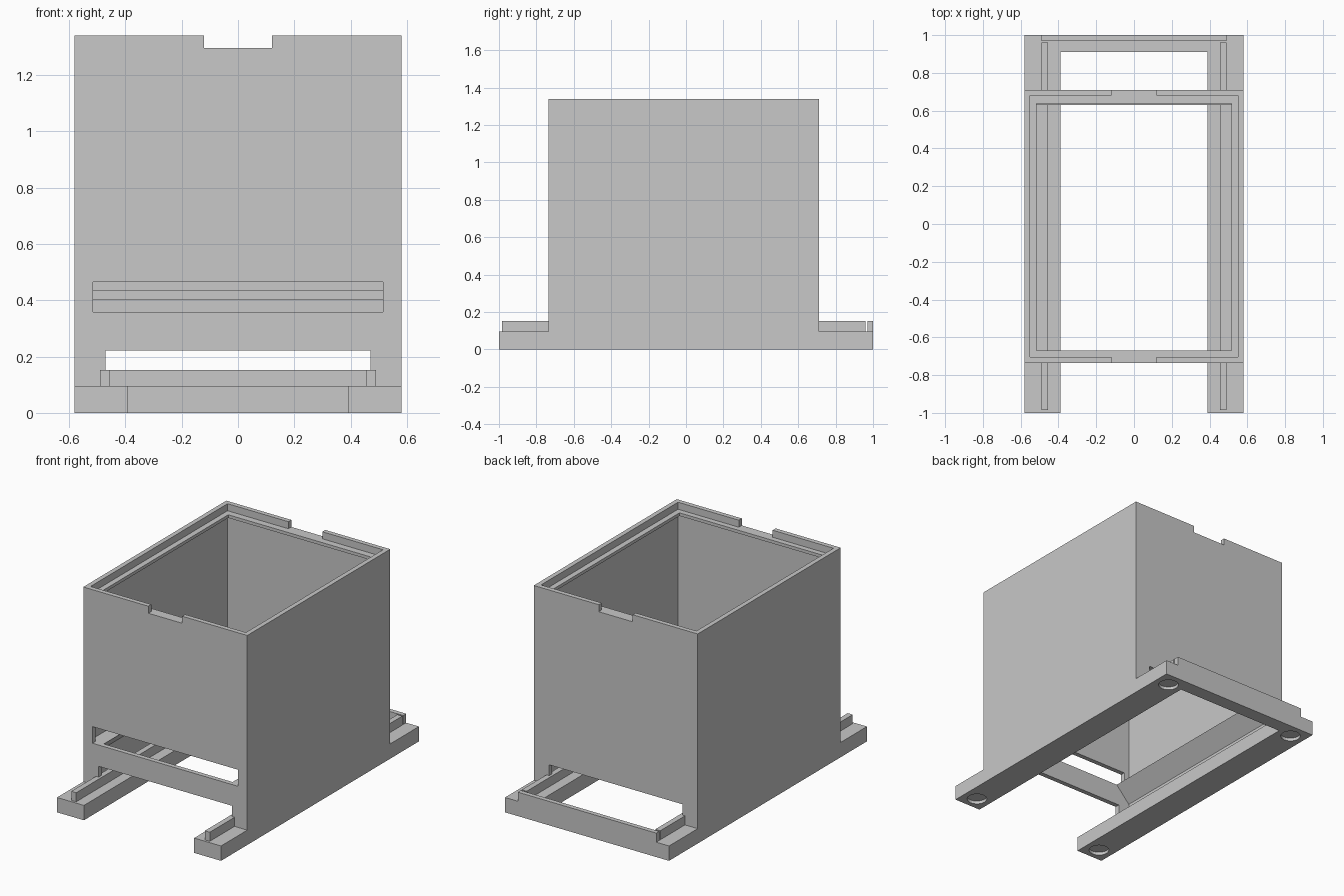
import bpy, bmesh
from mathutils import Matrix

old = bpy.data.objects.get("Cube")
if old:
    bpy.data.objects.remove(old, do_unlink=True)

grey = bpy.data.materials.new("plain grey")
grey.use_nodes = True
colour = (0.58, 0.58, 0.58, 1)
grey.diffuse_color = colour
grey.node_tree.nodes["Principled BSDF"].inputs["Base Color"].default_value = colour


def finish(name, bm):
    mesh = bpy.data.meshes.new(name)
    bmesh.ops.recalc_face_normals(bm, faces=bm.faces)
    bm.to_mesh(mesh)
    bm.free()
    mesh.materials.append(grey)
    obj = bpy.data.objects.new(name, mesh)
    bpy.context.collection.objects.link(obj)
    return obj


def box(name, x, y, z):
    """Box from (min, max) ranges on each axis."""
    bm = bmesh.new()
    bmesh.ops.create_cube(bm, size=1)
    for v in bm.verts:
        v.co = [r[1] if c > 0 else r[0] for c, r in zip(v.co, (x, y, z))]
    return finish(name, bm)


def disc(name, x, y, radius, depth):
    bm = bmesh.new()
    bmesh.ops.create_cone(bm, cap_ends=True, segments=32, radius1=radius,
                          radius2=radius, depth=depth * 2,
                          matrix=Matrix.Translation((x, y, 0)))
    return finish(name, bm)


def prism(name, outline, y0, y1):
    """Extrude an x-z outline along y."""
    bm = bmesh.new()
    face = bm.faces.new([bm.verts.new((x, y0, z)) for x, z in outline])
    new = bmesh.ops.extrude_face_region(bm, geom=[face])["geom"]
    moved = [g for g in new if isinstance(g, bmesh.types.BMVert)]
    bmesh.ops.translate(bm, verts=moved, vec=(0, y1 - y0, 0))
    return finish(name, bm)


def cut(obj, cutter):
    cutter.hide_render = True
    mod = obj.modifiers.new("cut", 'BOOLEAN')
    mod.operation = 'DIFFERENCE'
    mod.solver = 'EXACT'
    mod.object = cutter
    bpy.context.view_layer.objects.active = obj
    bpy.ops.object.modifier_apply(modifier=mod.name)
    bpy.data.objects.remove(cutter, do_unlink=True)


W, FRONT, BACK = 0.58, -0.735, 0.71            # housing outline
IN_W, IN_FRONT, IN_BACK = 0.55, -0.705, 0.68   # inside of the thin walls
LIP_W, LIP_FRONT, LIP_BACK = 0.515, -0.67, 0.637
BASE, LEDGE, TOP = 0.095, 1.295, 1.34
RIDGE = 0.153

# U-shaped base: two rails joined at the back, with recesses for feet
base = box("base_frame", (-W, W), (-1, 1), (0, BASE))
cut(base, box("cutter", (-0.39, 0.39), (-1.2, 0.91), (-0.1, 0.2)))
for x in (-0.485, 0.485):
    for y in (-0.91, 0.905):
        cut(base, disc("cutter", x, y, 0.06, 0.02))

# Thin-walled open housing with thumb notches and openings
housing = box("housing", (-W, W), (FRONT, BACK), (BASE, TOP))
cut(housing, box("cutter", (-IN_W, IN_W), (IN_FRONT, IN_BACK), (0, 2)))
cut(housing, box("cutter", (-0.12, 0.12), (-1, 1), (LEDGE, 2)))
cut(housing, box("cutter", (-0.471, 0.471), (-1, 1), (0, 0.222)))
cut(housing, box("cutter", (-LIP_W, LIP_W), (-1, -0.5), (0.358, 0.464)))

# Thin lip around the inside of the rim that carries a lid
lip = box("lid_lip", (-IN_W, IN_W), (IN_FRONT, IN_BACK), (LEDGE - 0.02, LEDGE))
cut(lip, box("cutter", (-LIP_W, LIP_W), (LIP_FRONT, LIP_BACK), (1, 2)))

# Guide ridges on the base and the stop at the back
for side, s in (("left", 1), ("right", -1)):
    box(side + "_guide_ridge", sorted((0.455 * s, 0.49 * s)),
        (-0.985, 0.96), (BASE, RIDGE))
    # Sloped tray support along the side wall
    prism(side + "_tray_support",
          [(IN_W * s, 0.255), (0.455 * s, 0.358), (IN_W * s, 0.358)],
          IN_FRONT, IN_BACK)
box("back_stop_ridge", (-0.49, 0.49), (0.97, 1), (BASE, RIDGE))

# Retaining bar on the inside of the back wall
box("tray_retaining_bar", (-LIP_W, LIP_W), (0.63, IN_BACK), (0.4, 0.435))
